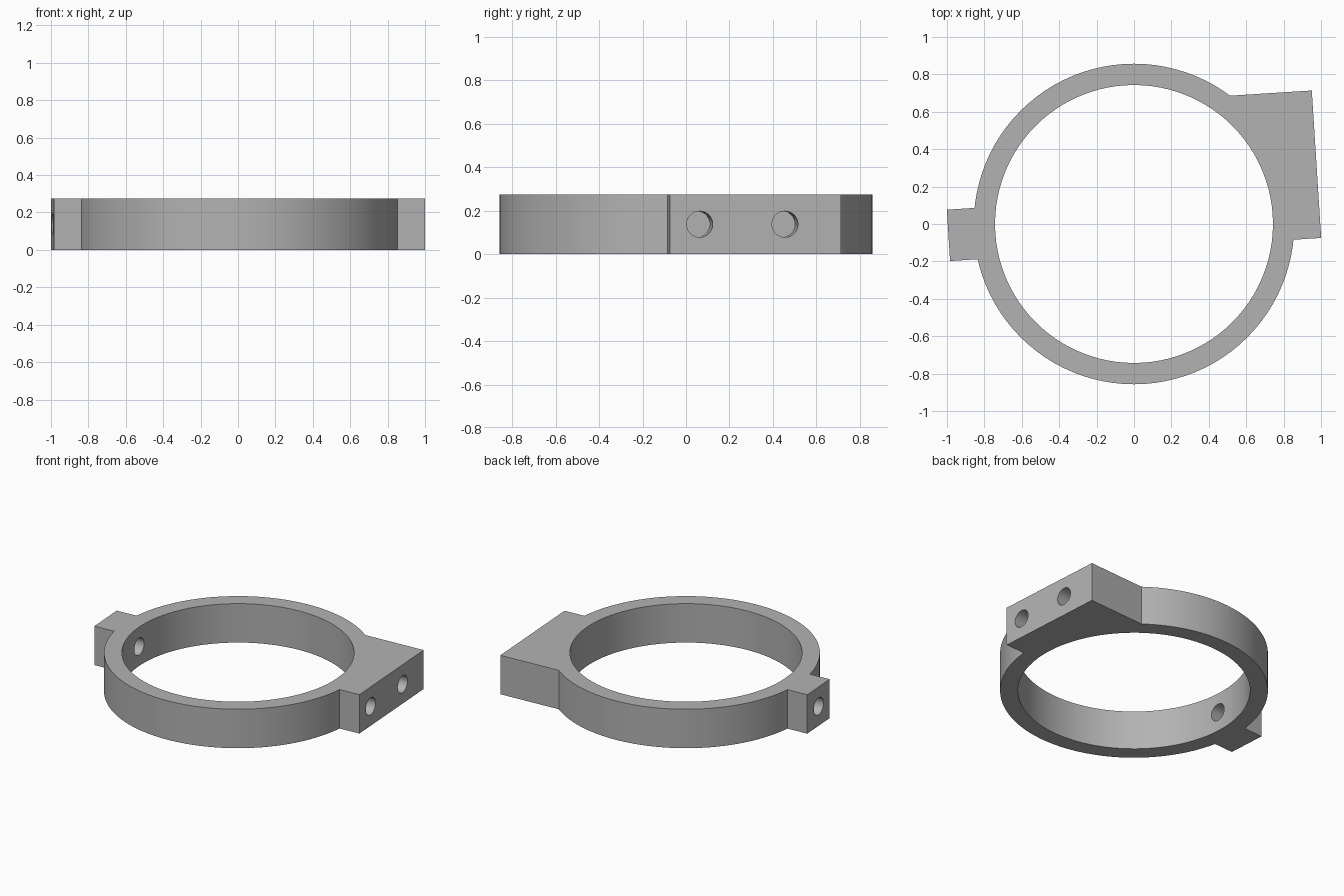
import bpy
import math
from mathutils import Matrix, Vector

HEIGHT = 0.275
OUTER, INNER = 0.857, 0.743
REACH = 0.994           # distance of the mounting faces from the centre
HOLE_RADIUS = 0.06
TILT = Matrix.Rotation(math.radians(3.64), 4, "Z")

cube = bpy.data.objects.get("Cube")
if cube:
    bpy.data.objects.remove(cube, do_unlink=True)

grey = bpy.data.materials.new("plain_grey")
grey.use_nodes = True
colour = (0.45, 0.45, 0.45, 1)
grey.diffuse_color = colour
grey.node_tree.nodes["Principled BSDF"].inputs["Base Color"].default_value = colour


def finish(name):
    obj = bpy.context.object
    obj.name = name
    obj.data.materials.append(grey)
    return obj


def disc(name, radius, depth):
    bpy.ops.mesh.primitive_cylinder_add(vertices=96, radius=radius, depth=depth,
                                        location=(0, 0, HEIGHT / 2))
    return finish(name)


def block(name, u0, u1, v0, v1):
    """Box in the tilted frame, as tall as the ring."""
    bpy.ops.mesh.primitive_cube_add(size=1)
    obj = finish(name)
    centre = Vector(((u0 + u1) / 2, (v0 + v1) / 2, HEIGHT / 2))
    obj.data.transform(TILT @ Matrix.Translation(centre)
                       @ Matrix.Diagonal((u1 - u0, v1 - v0, HEIGHT, 1)))
    return obj


def drill(name, u0, u1, v):
    """Horizontal cylinder along the tilted frame's first axis."""
    bpy.ops.mesh.primitive_cylinder_add(vertices=32, radius=HOLE_RADIUS, depth=u1 - u0)
    obj = finish(name)
    centre = Vector(((u0 + u1) / 2, v, HEIGHT / 2))
    obj.data.transform(TILT @ Matrix.Translation(centre)
                       @ Matrix.Rotation(math.pi / 2, 4, "Y"))
    return obj


def combine(target, other, operation):
    mod = target.modifiers.new(other.name, "BOOLEAN")
    mod.operation = operation
    mod.solver = "EXACT"
    mod.object = other
    bpy.context.view_layer.objects.active = target
    bpy.ops.object.modifier_apply(modifier=mod.name)
    bpy.data.objects.remove(other, do_unlink=True)


# Ring body with a wide mounting block and a small lug
ring = disc("clamp_ring", OUTER, HEIGHT)
combine(ring, block("mounting_block", 0.3, REACH, -0.138, 0.652), "UNION")
combine(ring, block("small_lug", -REACH, -0.5, -0.135, 0.14), "UNION")

# Central bore
combine(ring, disc("bore", INNER, 1), "DIFFERENCE")

# Two blind holes in the block, one through hole in the lug
for v in (0, 0.393):
    combine(ring, drill("blind_hole", REACH - 0.2, REACH + 0.1, v), "DIFFERENCE")
combine(ring, drill("through_hole", -REACH - 0.1, -0.6, 0), "DIFFERENCE")

# Smooth round walls, crisp edges
bpy.ops.object.select_all(action="DESELECT")
ring.select_set(True)
bpy.context.view_layer.objects.active = ring
bpy.ops.object.shade_smooth_by_angle(angle=math.radians(30))
